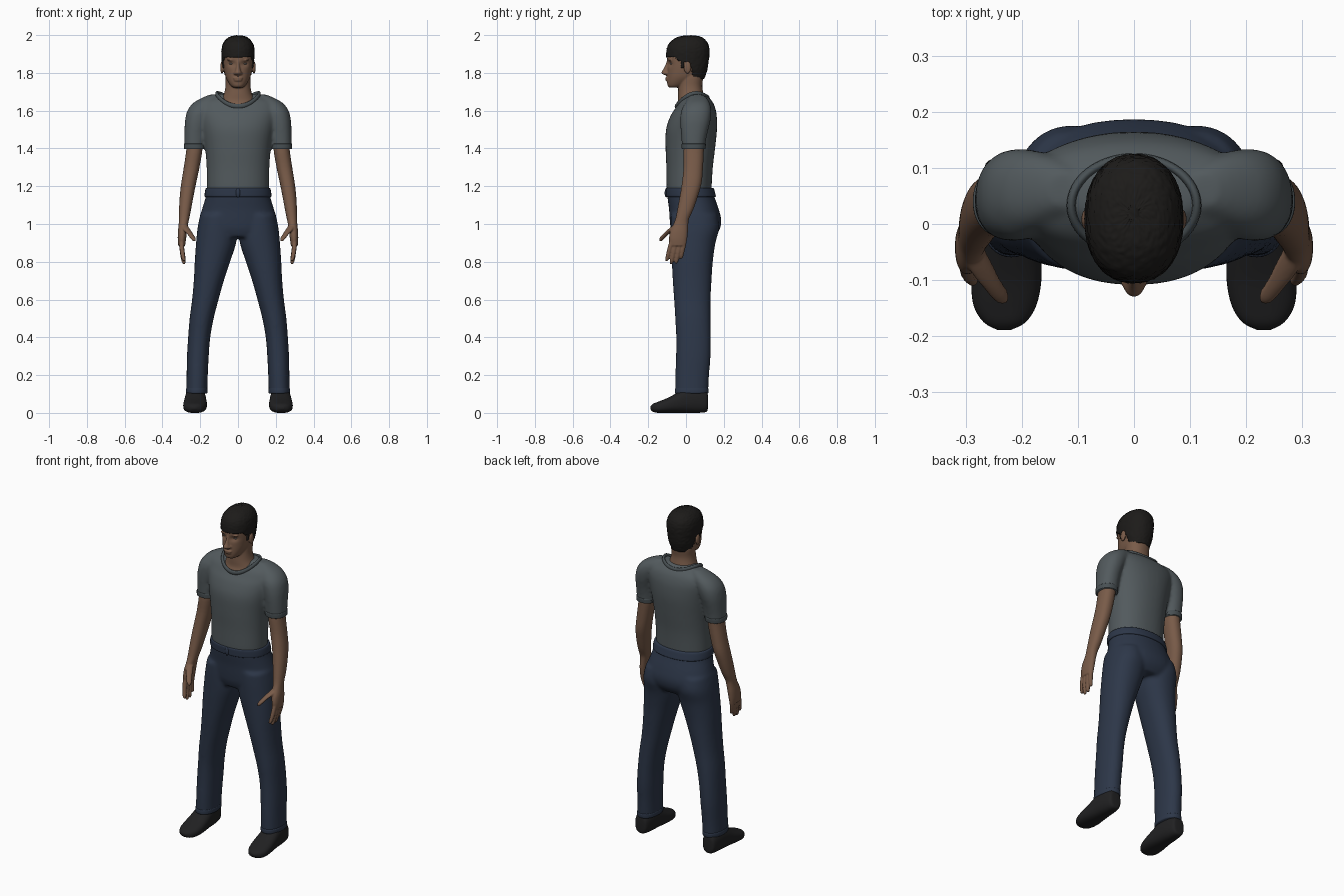
import bpy, bmesh, math, random
from mathutils import Matrix, Vector

random.seed(4)


def material(name, rgb):
    m = bpy.data.materials.new(name)
    m.diffuse_color = (*rgb, 1)
    return m


SKIN = material("skin", (.19, .105, .066))
SHIRT = material("grey cloth", (.085, .102, .11))
TRIM = material("grey trim", (.065, .08, .087))
DENIM = material("blue cloth", (.026, .038, .066))
BLACK = material("black hair", (.012, .011, .010))
LEATHER = material("dark leather", (.015, .015, .016))
EYE = material("eye", (.16, .14, .13))


def resample(rows, k):
    """Catmull-Rom interpolation of the section rows."""
    out = []
    for i in range(len(rows) - 1):
        a, b, c, d = (rows[min(max(j, 0), len(rows) - 1)] for j in (i - 1, i, i + 1, i + 2))
        for s in range(k):
            t = s / k
            out.append([.5 * (2 * q + (r - p) * t + (2 * p - 5 * q + 4 * r - u) * t * t
                              + (3 * q - p - 3 * r + u) * t ** 3) for p, q, r, u in zip(a, b, c, d)])
    return out + [list(rows[-1])]


def loft(bm, rows, axis="z", power=2.2, n=40, k=4, mirror=False):
    """Skin rounded sections; a row is (position, x0, x1, low, high)."""
    for side in ((1, -1) if mirror else (1,)):
        rings = []
        for p, x0, x1, v0, v1 in resample(rows, k):
            ring = []
            for i in range(n):
                c, s = math.cos(math.tau * i / n), math.sin(math.tau * i / n)
                x = (x0 + x1) / 2 + (x1 - x0) / 2 * math.copysign(abs(c) ** (2 / power), c)
                v = (v0 + v1) / 2 + (v1 - v0) / 2 * math.copysign(abs(s) ** (2 / power), s)
                ring.append(bm.verts.new((side * x, v, p) if axis == "z" else (side * x, p, v)))
            rings.append(ring)
        for a, b in zip(rings, rings[1:]):
            for i in range(n):
                j = (i + 1) % n
                bm.faces.new((a[i], a[j], b[j], b[i]))
        bm.faces.new(rings[0])
        bm.faces.new(rings[-1])


def centred(rows):
    return [(z, -w, w, a, b) for z, w, a, b in rows]


def grow(rows, d):
    return [(z, a - d, b + d, c - d, e + d) for z, a, b, c, e in rows]


def ball(bm, centre, radii, mirror=False):
    for s in ((1, -1) if mirror else (1,)):
        m = Matrix.Translation((s * centre[0], centre[1], centre[2])) @ Matrix.Diagonal((*radii, 1))
        bmesh.ops.create_uvsphere(bm, u_segments=20, v_segments=12, radius=1, matrix=m)


def finish(name, bm, mat, voxel=0, smooth=5):
    bmesh.ops.recalc_face_normals(bm, faces=bm.faces[:])
    me = bpy.data.meshes.new(name)
    bm.to_mesh(me)
    bm.free()
    me.polygons.foreach_set("use_smooth", [True] * len(me.polygons))
    me.materials.append(mat)
    ob = bpy.data.objects.new(name, me)
    bpy.context.collection.objects.link(ob)
    if voxel:  # fuse overlapping volumes into one skin
        r = ob.modifiers.new("fuse", "REMESH")
        r.mode, r.voxel_size, r.use_smooth_shade = "VOXEL", voxel, True
        s = ob.modifiers.new("relax", "SMOOTH")
        s.factor, s.iterations = .5, smooth
    return ob


# Shirt: torso and both sleeves
bm = bmesh.new()
loft(bm, centred([(1.165, .163, -.10, .135), (1.2, .164, -.103, .136), (1.3, .166, -.104, .142),
                  (1.4, .174, -.108, .154), (1.5, .19, -.106, .164), (1.57, .205, -.083, .163),
                  (1.61, .212, -.058, .156), (1.645, .2, -.036, .142), (1.67, .15, -.012, .12),
                  (1.688, .11, .01, .095)]))
sleeve = [(1.4, .174, .284, -.02, .1), (1.45, .17, .284, -.024, .107), (1.5, .165, .283, -.028, .118),
          (1.55, .15, .28, -.03, .13), (1.6, .13, .268, -.025, .134), (1.64, .11, .238, -.005, .126),
          (1.668, .1, .19, .015, .11), (1.685, .09, .15, .03, .09)]
loft(bm, sleeve, mirror=True)
finish("shirt", bm, SHIRT, .009, 6)

# Sleeve hems
bm = bmesh.new()
loft(bm, grow([(1.397, .174, .284, -.02, .1), (1.402, .173, .285, -.021, .101),
               (1.42, .173, .285, -.022, .103), (1.425, .173, .283, -.02, .101)], .002), mirror=True)
finish("sleeve_hems", bm, TRIM)

# Collar: band dipping at the front
bm = bmesh.new()
rings = []
for i in range(64):
    t = math.tau * i / 64
    c, s = math.cos(t), math.sin(t)
    out = Vector((c, s, 0))
    mid = Vector((.112 * c, .033 + .085 * s, 1.688 + .022 * s - .043 * s * s))
    rings.append([bm.verts.new(mid + out * .008 * math.cos(a) + Vector((0, 0, .013 * math.sin(a))))
                  for a in (math.tau * j / 10 for j in range(10))])
for i in range(64):
    a, b = rings[i], rings[(i + 1) % 64]
    for j in range(10):
        bm.faces.new((a[j], b[j], b[(j + 1) % 10], a[(j + 1) % 10]))
finish("collar", bm, TRIM)

# Trousers: hips and both legs
bm = bmesh.new()
loft(bm, centred([(1.185, .165, -.1, .14), (1.14, .172, -.098, .152), (1.08, .19, -.09, .173),
                  (1.02, .206, -.086, .187), (.97, .205, -.08, .178), (.93, .17, -.065, .15)]))
loft(bm, [(1.05, .01, .2, -.08, .165), (.98, .004, .214, -.081, .176), (.9, .01, .222, -.079, .156),
          (.8, .042, .229, -.075, .142), (.7, .075, .234, -.07, .135), (.6, .103, .243, -.063, .13),
          (.5, .129, .256, -.057, .13), (.4, .147, .264, -.052, .131), (.3, .155, .27, -.053, .13),
          (.2, .16, .272, -.056, .122), (.105, .163, .274, -.057, .117)], mirror=True)
finish("trousers", bm, DENIM, .009, 6)

# Waistband with front fly tab
bm = bmesh.new()
loft(bm, centred([(1.143, .172, -.101, .154), (1.148, .177, -.106, .158), (1.165, .176, -.107, .154),
                  (1.186, .172, -.107, .148), (1.191, .167, -.103, .143)]))
ball(bm, (0, -.105, 1.165), (.012, .008, .024))
finish("waistband", bm, DENIM)

# Trouser hems
bm = bmesh.new()
loft(bm, [(.103, .164, .273, -.056, .116), (.108, .161, .276, -.059, .119),
          (.125, .161, .276, -.059, .12), (.13, .163, .273, -.056, .117)], mirror=True)
finish("trouser_hems", bm, DENIM)

# Shoes
bm = bmesh.new()
loft(bm, [(.116, .205, .245, .03, .085), (.108, .188, .264, .006, .115), (.06, .176, .275, 0, .135),
          (0, .17, .281, 0, .13), (-.05, .166, .286, 0, .104), (-.1, .165, .29, 0, .078),
          (-.145, .174, .286, 0, .06), (-.175, .193, .268, .006, .048), (-.189, .22, .243, .02, .034)],
     axis="y", power=2.5, mirror=True)
finish("shoes", bm, LEATHER)

# Arms and hands
bm = bmesh.new()
loft(bm, [(1.5, .188, .268, 0, .1), (1.4, .188, .273, -.012, .095), (1.3, .204, .287, -.013, .09),
          (1.22, .221, .3, -.021, .083), (1.15, .235, .308, -.032, .064), (1.08, .248, .312, -.045, .04),
          (1.03, .258, .313, -.055, .017), (1, .264, .314, -.066, .012), (.96, .27, .318, -.084, .01),
          (.92, .275, .319, -.09, .006), (.885, .28, .316, -.085, 0)], mirror=True)
for y0, y1, tip in ((-.076, -.103, .803), (-.052, -.079, .787), (-.029, -.053, .79), (-.008, -.028, .815)):
    finger = []
    for t, r in ((0, .012), (.35, .0125), (.7, .0115), (.93, .0095), (1, .004)):
        x, y, z = .299 - .014 * t * t, y0 + (y1 - y0) * t, .91 + (tip - .91) * t
        finger.append((z, x - r, x + r, y - r, y + r))
    loft(bm, finger, n=16, mirror=True)
thumb = [(z, x - r, x + r, y - r, y + r) for x, y, z, r in (
    (.29, -.04, 1.0, .018), (.273, -.075, .972, .02), (.252, -.108, .945, .016),
    (.238, -.127, .924, .014), (.231, -.136, .908, .006))]
loft(bm, thumb, n=16, mirror=True)
finish("arms_and_hands", bm, SKIN, .0042, 3)

# Head, neck and ears; eye sockets are pressed in before fusing
bm = bmesh.new()
loft(bm, centred([(1.722, .022, -.086, -.035), (1.73, .036, -.096, -.01), (1.75, .051, -.1, .03),
                  (1.78, .066, -.1, .075), (1.82, .075, -.099, .1), (1.86, .079, -.1, .11),
                  (1.9, .08, -.097, .112), (1.94, .074, -.085, .105), (1.97, .055, -.06, .085),
                  (1.985, .025, -.02, .05)]), n=64, k=6)
for v in bm.verts:
    if v.co.y < -.03:
        d = ((abs(v.co.x) - .034) / .02) ** 2 + ((v.co.z - 1.848) / .014) ** 2
        v.co.y += .012 * math.exp(-d)
loft(bm, centred([(1.59, .095, -.05, .1), (1.625, .096, -.052, .1), (1.655, .09, -.043, .1),
                  (1.69, .074, -.042, .092), (1.73, .066, -.04, .086), (1.78, .066, -.035, .09),
                  (1.82, .06, -.02, .08)]))
loft(bm, centred([(1.87, .009, -.1, -.07), (1.845, .009, -.108, -.07), (1.82, .013, -.12, -.07),
                  (1.803, .019, -.13, -.07), (1.793, .021, -.124, -.07), (1.787, .012, -.108, -.07)]), n=24)
ball(bm, (0, -.1, 1.772), (.025, .01, .006))
ball(bm, (0, -.098, 1.761), (.022, .011, .0065))
ball(bm, (.015, -.103, 1.798), (.009, .011, .008), mirror=True)
ball(bm, (.034, -.084, 1.868), (.024, .01, .006), mirror=True)
ball(bm, (.085, .008, 1.828), (.009, .019, .033), mirror=True)
finish("head_and_neck", bm, SKIN, .004, 3)

# Eyes
bm = bmesh.new()
ball(bm, (.034, -.074, 1.849), (.014, .0105, .0065), mirror=True)
finish("eyes", bm, EYE)


# Hair: an outer skull shell trimmed along the hairline, ruffled and thickened
def hairline(y):
    marks = [(-.2, 1.886), (-.06, 1.886), (-.045, 1.868), (-.03, 1.862), (-.024, 1.825), (-.012, 1.825),
             (-.008, 1.855), (.02, 1.855), (.032, 1.81), (.045, 1.772), (.2, 1.76)]
    for (ya, za), (yb, zb) in zip(marks, marks[1:]):
        if y <= yb:
            return za + (zb - za) * (y - ya) / (yb - ya)
    return 1.76


bm = bmesh.new()
loft(bm, centred([(1.755, .056, -.06, .09), (1.78, .069, -.09, .1), (1.82, .08, -.1, .113),
                  (1.87, .086, -.105, .121), (1.92, .087, -.103, .124), (1.955, .079, -.09, .116),
                  (1.98, .06, -.062, .096), (1.993, .037, -.03, .07), (1.998, .01, .01, .03)]), n=90, k=8)
bmesh.ops.delete(bm, geom=[f for f in bm.faces if f.calc_center_median().z < hairline(
    f.calc_center_median().y)], context="FACES")
bm.normal_update()
for v in bm.verts:
    v.co += v.normal * random.uniform(-.0015, .0015)
hair = finish("hair", bm, BLACK)
solid = hair.modifiers.new("thickness", "SOLIDIFY")
solid.thickness, solid.offset = .012, -1
